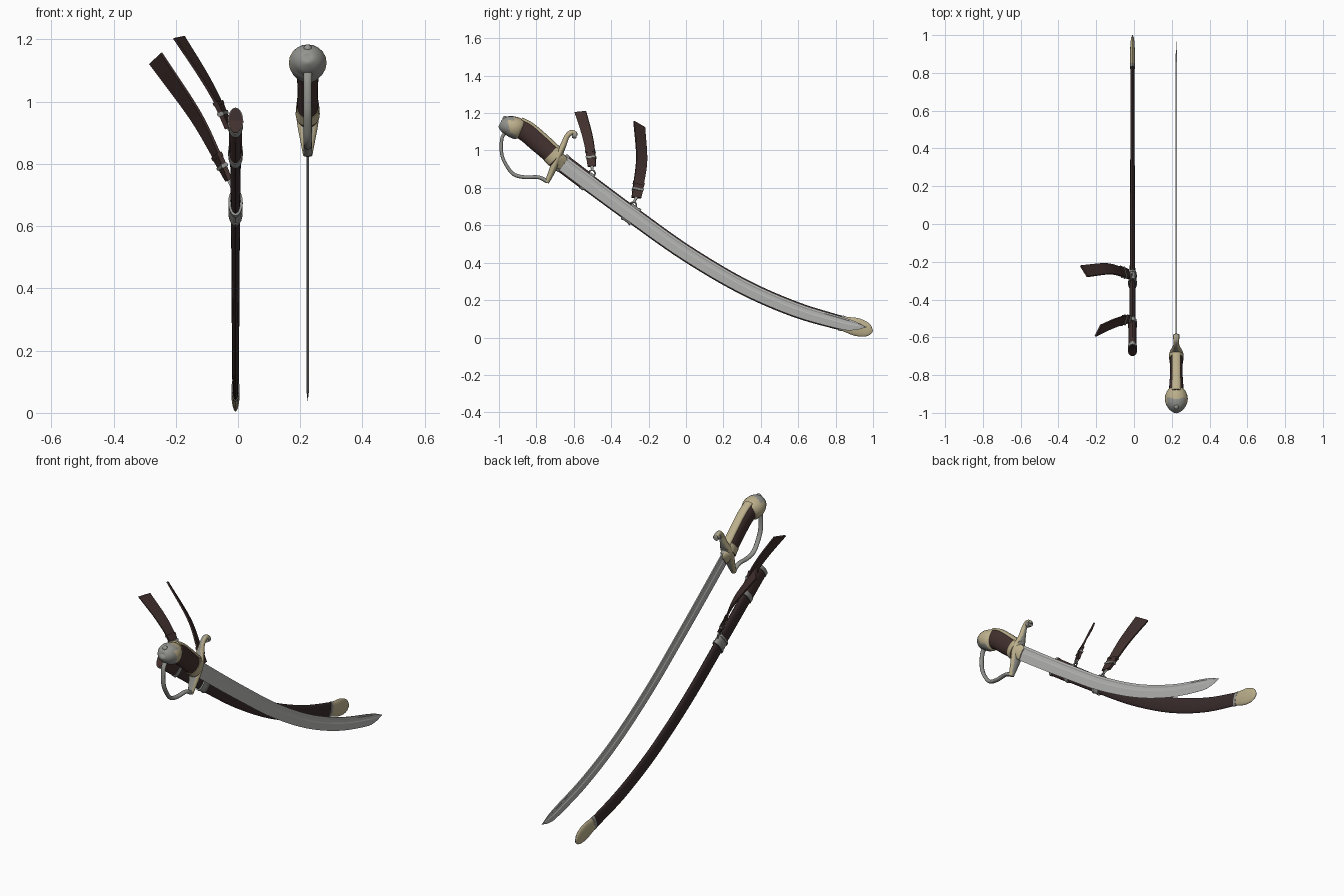
import bpy, bmesh, math
from mathutils import Vector

if "Cube" in bpy.data.objects:
    bpy.data.objects.remove(bpy.data.objects["Cube"])


def material(name, rgb):
    m = bpy.data.materials.new(name)
    m.diffuse_color = (*rgb, 1)
    m.use_nodes = True
    m.node_tree.nodes["Principled BSDF"].inputs["Base Color"].default_value = m.diffuse_color
    return m


STEEL = material("blade steel", (0.47, 0.47, 0.46))
SILVER = material("aged silver", (0.29, 0.29, 0.27))
BRASS = material("pale brass", (0.50, 0.43, 0.26))
LEATHER = material("brown leather", (0.055, 0.031, 0.028))
DARK = material("dark leather", (0.042, 0.025, 0.025))
SABRE_X, SCAB_X = 0.224, -0.008


def smooth_path(rows, steps=6):
    """Catmull-Rom through rows of any width."""
    rows = [Vector(r) for r in rows]
    ext = [rows[0] * 2 - rows[1]] + rows + [rows[-1] * 2 - rows[-2]]
    out = []
    for i in range(1, len(ext) - 2):
        a, b, c, d = ext[i - 1:i + 3]
        for k in range(steps):
            t = k / steps
            out.append(0.5 * (2 * b + (c - a) * t + (2 * a - 5 * b + 4 * c - d) * t * t
                              + (3 * b - a - 3 * c + d) * t ** 3))
    return out + [rows[-1]]


def skin(name, rings, mats, rule=None, angle=40):
    """Closed tube through equal rings, capped at both ends."""
    bm = bmesh.new()
    vr = [[bm.verts.new(p) for p in r] for r in rings]
    n = len(vr[0])
    for a, b in zip(vr, vr[1:]):
        for i in range(n):
            bm.faces.new((a[i], a[(i + 1) % n], b[(i + 1) % n], b[i]))
    bm.faces.new(vr[0])
    bm.faces.new(vr[-1])
    bmesh.ops.recalc_face_normals(bm, faces=bm.faces)
    bm.normal_update()
    if rule:
        for f in bm.faces:
            f.material_index = rule(f.normal)
    me = bpy.data.meshes.new(name)
    bm.to_mesh(me)
    bm.free()
    ob = bpy.data.objects.new(name, me)
    bpy.context.collection.objects.link(ob)
    for m in mats:
        me.materials.append(m)
    finish(ob, angle)


def finish(ob, angle=40):
    bpy.ops.object.select_all(action='DESELECT')
    ob.select_set(True)
    bpy.context.view_layer.objects.active = ob
    bpy.ops.object.shade_smooth_by_angle(angle=math.radians(angle))


ROUND = [(math.cos(math.tau * i / 20), math.sin(math.tau * i / 20)) for i in range(20)]


def loft(name, x, rows, mats, rule=None, section=ROUND, lift=0, steps=6, angle=40):
    """Rows are (y, z, half thickness, half depth) along a path at fixed x."""
    path = smooth_path(rows, steps)
    rings = []
    for i, p in enumerate(path):
        t = path[min(i + 1, len(path) - 1)] - path[max(i - 1, 0)]
        t = Vector((t[0], t[1])).normalized()
        ny, nz = -t.y, t.x
        hx, hn = max(p[2], 0.0004), max(p[3], 0.0004)
        rings.append([(x + u * hx, p[0] + ny * (v * hn + lift), p[1] + nz * (v * hn + lift))
                      for u, v in section])
    skin(name, rings, mats, rule, angle)


def ribbon(name, path, w0, w1, thick, mat, lo=0.0, hi=1.0, scale=1.0):
    """Flat band along a 3D path, its width direction turning from w0 to w1."""
    pts = smooth_path(path, 8)
    n = len(pts) - 1
    rings = []
    for i in range(round(lo * n), round(hi * n) + 1):
        t = (pts[min(i + 1, n)] - pts[max(i - 1, 0)]).normalized()
        w = Vector(w0).lerp(Vector(w1), i / n) * 0.5 * scale
        d = t.cross(w).normalized() * thick * 0.5
        rings.append([pts[i] + w + d, pts[i] - w + d, pts[i] - w - d, pts[i] + w - d])
    skin(name, rings, [mat], angle=30)


def ball(name, loc, r, mat):
    bpy.ops.mesh.primitive_uv_sphere_add(segments=14, ring_count=8, radius=r, location=loc)
    ob = bpy.context.object
    ob.name = name
    ob.data.materials.append(mat)
    finish(ob)


def side_brass(nrm):
    return 0 if abs(nrm.x) > 0.35 else 1


def pommel_rule(n):
    return 1 if n.y < -0.3 or (abs(n.x) < 0.72 and n.y < 0.12) else 0


def chape_rule(n):
    return 0 if abs(n.x) > 0.45 else 1 if abs(n.x) > 0.2 else 2


# --- Blade: spine on top, fuller on both sides, edge below
half = [(0.7, 1), (1, 0.75), (0.45, 0.6), (0.45, 0.2), (1, 0.05), (0.06, -1)]
blade_section = half + [(-u, v) for u, v in reversed(half)]
curve = [(-0.67, 0.94), (-0.48, 0.797), (-0.28, 0.65), (0.0, 0.452),
         (0.30, 0.275), (0.58, 0.152), (0.82, 0.08)]
depth = [0.041, 0.040, 0.039, 0.038, 0.037, 0.036, 0.033]
loft("blade", SABRE_X,
     [(y, z, 0.0045, d) for (y, z), d in zip(curve, depth)]
     + [(0.90, 0.063, 0.003, 0.024), (0.965, 0.056, 0.0005, 0.001)],
     [STEEL], section=blade_section, angle=20)

# --- Grip, back strap and pommel
grip = [(-0.90, 1.125, 0.040, 0.052), (-0.85, 1.098, 0.037, 0.055),
        (-0.79, 1.048, 0.033, 0.056), (-0.74, 1.002, 0.034, 0.053),
        (-0.69, 0.955, 0.036, 0.053)]
loft("grip", SABRE_X, grip, [LEATHER])
loft("back_strap", SABRE_X, [(y, z, 0.023, 0.012) for y, z, _, _ in grip], [BRASS], lift=0.046)
loft("pommel", SABRE_X,
     [(-0.998, 1.138, 0.001, 0.001), (-0.993, 1.136, 0.022, 0.022),
      (-0.975, 1.134, 0.043, 0.041), (-0.945, 1.131, 0.058, 0.054),
      (-0.915, 1.122, 0.060, 0.058), (-0.89, 1.111, 0.050, 0.056),
      (-0.878, 1.105, 0.034, 0.045)],
     [BRASS, SILVER], pommel_rule)
ball("pommel_rivet", (SABRE_X, -0.968, 1.170), 0.014, SILVER)
loft("grip_ferrule", SABRE_X, [(-0.722, 0.986, 0.037, 0.056), (-0.695, 0.96, 0.039, 0.056)], [BRASS])

# --- Guard: knuckle bow, cross guard with curled quillon, langets
loft("knuckle_bow", SABRE_X,
     [(-0.965, 1.10, 0.014, 0.009), (-0.985, 1.06, 0.013, 0.009),
      (-0.985, 0.98, 0.013, 0.009), (-0.96, 0.92, 0.013, 0.009),
      (-0.92, 0.872, 0.013, 0.010), (-0.86, 0.857, 0.013, 0.010),
      (-0.79, 0.857, 0.013, 0.010), (-0.74, 0.835, 0.015, 0.012)], [SILVER])
loft("cross_guard", SABRE_X,
     [(-0.745, 0.828, 0.015, 0.012), (-0.725, 0.87, 0.023, 0.016),
      (-0.70, 0.93, 0.034, 0.020), (-0.682, 0.975, 0.036, 0.021),
      (-0.655, 1.03, 0.022, 0.016), (-0.638, 1.072, 0.015, 0.014),
      (-0.615, 1.095, 0.014, 0.014), (-0.594, 1.090, 0.014, 0.013),
      (-0.590, 1.078, 0.014, 0.010)],
     [BRASS, SILVER], side_brass)
loft("quillon_scroll", SABRE_X, [(-0.608, 1.083, 0.017, 0.017), (-0.585, 1.08, 0.017, 0.017)],
     [SILVER])
loft("langets", SABRE_X,
     [(-0.725, 0.982, 0.030, 0.036), (-0.69, 0.955, 0.034, 0.043),
      (-0.665, 0.935, 0.018, 0.040), (-0.653, 0.926, 0.008, 0.034)],
     [BRASS, SILVER], side_brass)

# --- Scabbard body, following the blade curve
thick = [0.019, 0.017, 0.015, 0.013, 0.012, 0.011, 0.010]
body = [(y, z, t, d + 0.006) for (y, z), t, d in zip(curve, thick, depth)]
body.append((0.88, 0.066, 0.009, 0.036))
loft("scabbard", SCAB_X, body, [DARK])
dense = smooth_path(body, 12)


def scabbard_part(name, y0, y1, grow, mats, rule=None):
    """Sleeve around the scabbard between two y positions."""
    rows = []
    for k in range(4):
        y = y0 + (y1 - y0) * k / 3
        for a, b in zip(dense, dense[1:]):
            if a[0] <= y <= b[0] + 1e-6:
                p = a.lerp(b, (y - a[0]) / (b[0] - a[0]))
                rows.append((y, p[1], p[2] + grow, p[3] + grow))
                break
    loft(name, SCAB_X, rows, mats, rule, steps=2)


# --- Leather locket with metal rims, and the lower carrying band
scabbard_part("locket", -0.67, -0.53, 0.003, [LEATHER])
for name, y0, y1, g in [("mouth_rim", -0.668, -0.652, 0.006), ("locket_rim", -0.54, -0.52, 0.006),
                        ("lower_band", -0.315, -0.275, 0.005), ("lower_band_bead_a", -0.318, -0.308, 0.008),
                        ("lower_band_bead_b", -0.28, -0.27, 0.008)]:
    scabbard_part(name, y0, y1, g, [SILVER])

# --- Chape at the scabbard tip
scabbard_part("chape_throat", 0.825, 0.842, 0.003, [SILVER])
loft("chape", SCAB_X,
     [(0.835, 0.076, 0.012, 0.038), (0.87, 0.067, 0.013, 0.043),
      (0.91, 0.057, 0.013, 0.048), (0.95, 0.046, 0.011, 0.043),
      (0.98, 0.038, 0.008, 0.030), (0.999, 0.034, 0.002, 0.006)],
     [BRASS, SILVER, DARK], chape_rule)

# --- Hanging straps, each with ring, hook, keeper and buckle
straps = [
    ("upper", (-0.014, -0.503, 0.878),
     [(-0.03, -0.503, 0.915), (-0.065, -0.512, 1.0), (-0.115, -0.53, 1.09), (-0.19, -0.565, 1.207)],
     (0.01, 0.042, 0.003), (0.03, 0.060, 0.006)),
    ("lower", (-0.014, -0.282, 0.708),
     [(-0.03, -0.265, 0.748), (-0.07, -0.252, 0.83), (-0.14, -0.237, 0.96), (-0.265, -0.25, 1.14)],
     (-0.008, 0.05, -0.004), (-0.036, 0.058, -0.034)),
]
for tag, ring, path, w0, w1 in straps:
    ribbon(tag + "_strap", path, w0, w1, 0.009, LEATHER)
    ribbon(tag + "_strap_fold", path, w0, w1, 0.015, LEATHER, 0.0, 0.30, 1.02)
    ribbon(tag + "_buckle", path, w0, w1, 0.022, SILVER, 0.17, 0.21, 1.12)
    ribbon(tag + "_keeper", path, w0, w1, 0.018, LEATHER, 0.29, 0.33, 1.08)
    bpy.ops.mesh.primitive_torus_add(location=ring, rotation=(0, math.radians(75), 0),
                                     major_radius=0.017, minor_radius=0.0042,
                                     major_segments=20, minor_segments=8)
    ob = bpy.context.object
    ob.name = tag + "_ring"
    ob.data.materials.append(SILVER)
    finish(ob)
    # hook from the ring to the strap, and lug from the ring to the band
    top = Vector(ring) + Vector((-0.004, 0.002, 0.014))
    ribbon(tag + "_hook", [top, top.lerp(Vector(path[0]), 0.5), path[0]],
           (0, 0.012, 0), (0, 0.016, 0), 0.010, SILVER)
    ball(tag + "_ring_lug", (SCAB_X, ring[1] - 0.012, ring[2] - 0.018), 0.010, SILVER)
